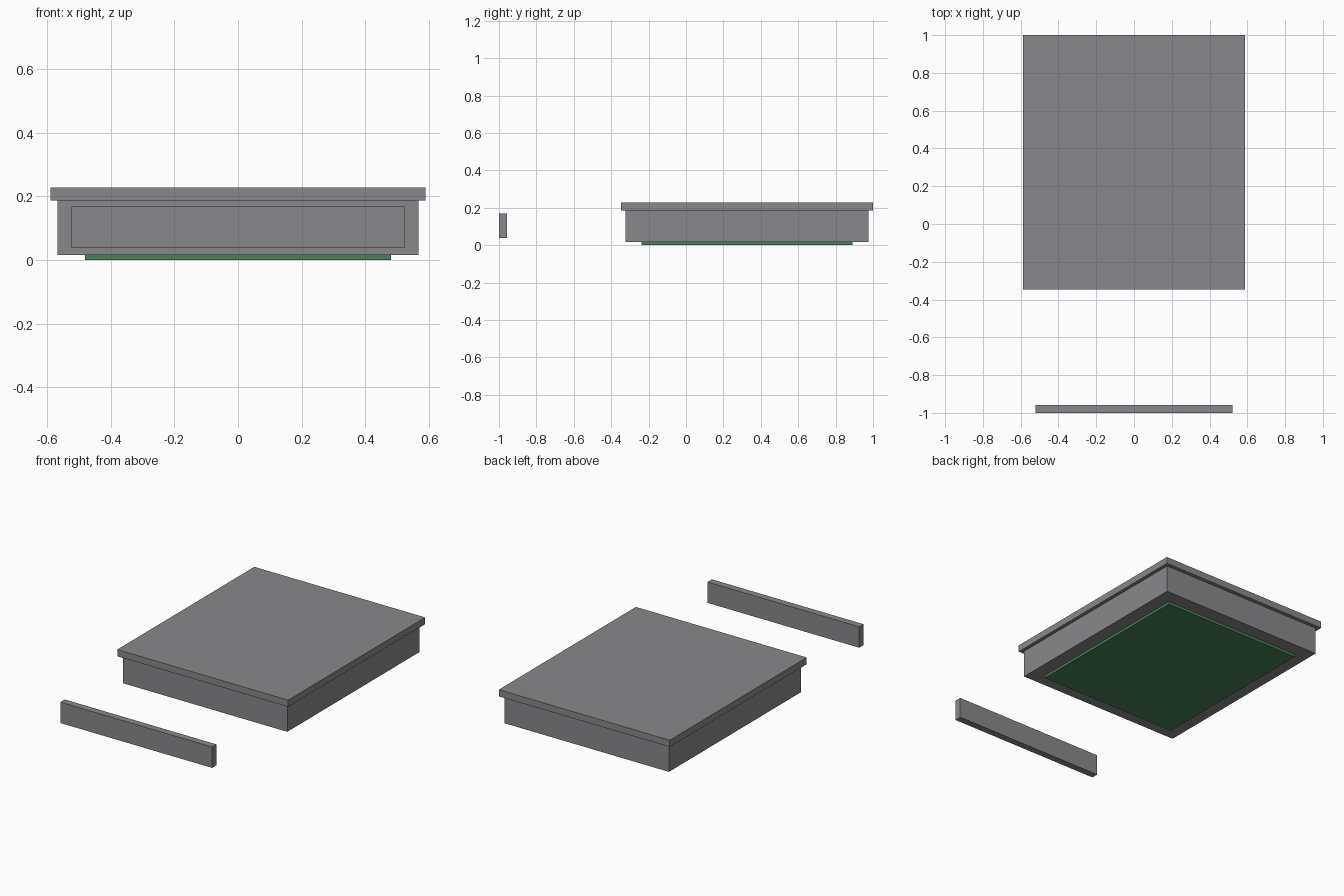
import bpy

cube = bpy.data.objects.get("Cube")
if cube:
    bpy.data.objects.remove(cube, do_unlink=True)


def make_material(name, rgb):
    mat = bpy.data.materials.new(name)
    mat.use_nodes = True
    color = (*rgb, 1.0)
    mat.diffuse_color = color
    mat.node_tree.nodes["Principled BSDF"].inputs["Base Color"].default_value = color
    return mat


def make_box(name, half_width, y_range, z_range, mat):
    """Box centred on x, spanning the given y and z ranges."""
    (y0, y1), (z0, z1) = y_range, z_range
    bpy.ops.mesh.primitive_cube_add(size=1, location=(0, (y0 + y1) / 2, (z0 + z1) / 2))
    obj = bpy.context.object
    obj.name = name
    obj.scale = (2 * half_width, y1 - y0, z1 - z0)
    bpy.ops.object.transform_apply(location=False, rotation=False, scale=True)
    obj.data.materials.append(mat)
    return obj


grey = make_material("mid grey", (0.25, 0.25, 0.26))
green = make_material("felt green", (0.07, 0.22, 0.10))

# Main box: base pad, body and overhanging lid
make_box("base_pad", 0.48, (-0.238, 0.89), (0, 0.016), green)
make_box("body", 0.566, (-0.324, 0.976), (0.016, 0.186), grey)
make_box("lid", 0.588, (-0.347, 1.0), (0.186, 0.228), grey)

# Separate panel standing in front
make_box("front_panel", 0.522, (-1.0, -0.957), (0.038, 0.168), grey)
